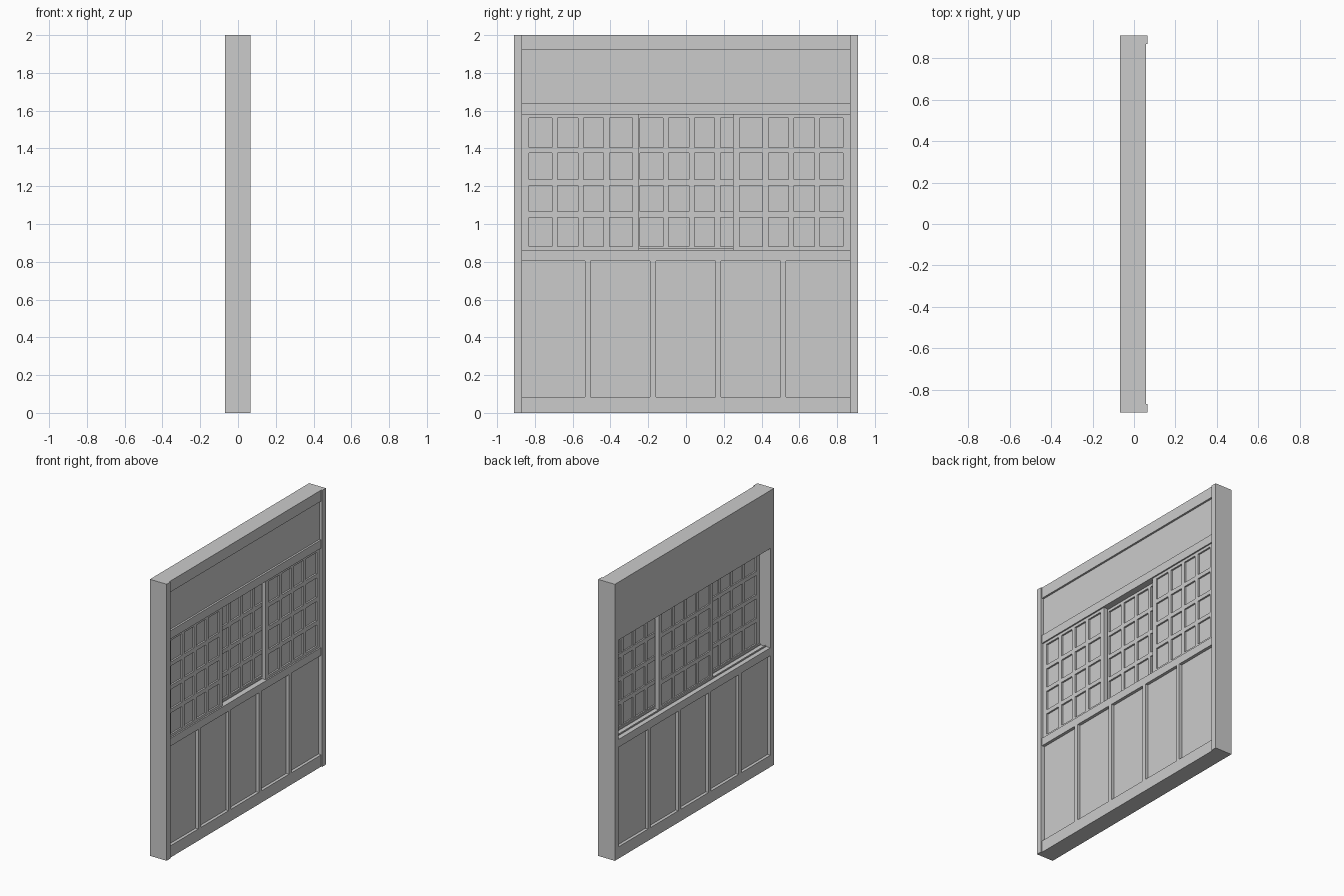
import bpy, bmesh
from mathutils import Matrix, Vector

if "Cube" in bpy.data.objects:
    bpy.data.objects.remove(bpy.data.objects["Cube"])

BACK, FRONT, RAIL = -0.068, 0.066, 0.058


def make(name, boxes):
    """One object from a list of (x0, x1, y0, y1, z0, z1) boxes."""
    bm = bmesh.new()
    for x0, x1, y0, y1, z0, z1 in boxes:
        m = Matrix.Translation(((x0 + x1) / 2, (y0 + y1) / 2, (z0 + z1) / 2))
        m = m @ Matrix.Diagonal(Vector((x1 - x0, y1 - y0, z1 - z0, 1)))
        bmesh.ops.create_cube(bm, size=1, matrix=m)
    mesh = bpy.data.meshes.new(name)
    bm.to_mesh(mesh)
    bm.free()
    ob = bpy.data.objects.new(name, mesh)
    bpy.context.collection.objects.link(ob)
    return ob


def sash(name, y0, x0, x1):
    """Sliding sash: frame, 3 x 3 lattice bars and a pane."""
    y1, z0, z1 = y0 + 0.62, 0.86, 1.58
    w, h, b = 0.036, 0.02, 0.015
    boxes = [(x0, x1, y0, y0 + w, z0, z1), (x0, x1, y1 - w, y1, z0, z1),
             (x0, x1, y0 + w, y1 - w, z0, z0 + h),
             (x0, x1, y0 + w, y1 - w, z1 - h, z1)]
    for i in (1, 2, 3):
        y = y0 + w + (0.62 - 2 * w) * i / 4
        z = z0 + h + (z1 - z0 - 2 * h) * i / 4
        boxes.append((x0 + 0.004, x1, y - b, y + b, z0 + h, z1 - h))
        boxes.append((x0, x1, y0 + w, y1 - w, z - b, z + b))
    make(name, boxes)
    make(name + "_pane", [(x0 + 0.01, x1 - 0.012, y0 + w, y1 - w, z0 + h, z1 - h)])


# side posts
for name, s in (("left_post", -1), ("right_post", 1)):
    a, b = sorted((s * 0.868, s * 0.91))
    make(name, [(BACK, FRONT, a, b, 0, 2)])

# horizontal rails
make("bottom_rail", [(BACK, RAIL, -0.868, 0.868, 0, 0.085)])
make("sill_rail", [(BACK, RAIL, -0.868, 0.868, 0.805, 0.862)])
make("lintel", [(0.044, RAIL, -0.868, 0.868, 1.58, 1.64)])
make("top_rail", [(0.044, RAIL, -0.868, 0.868, 1.92, 2)])

# plain upper panel, flush with the back
make("upper_panel", [(BACK, 0.044, -0.868, 0.868, 1.58, 2)])

# lower panelling and its four upright dividers
make("lower_panel", [(-0.046, 0.036, -0.868, 0.868, 0.085, 0.805)])
for i, y in enumerate((-0.52, -0.175, 0.17, 0.515)):
    make(f"divider_{i + 1}", [(BACK, RAIL, y - 0.015, y + 0.015, 0.085, 0.805)])

# track ridges on the sill
make("sill_track", [(x - 0.004, x + 0.004, -0.868, 0.868, 0.86, 0.87)
                    for x in (0.015, -0.03)])

# sliding sashes: outer pair in the front track, middle one behind
sash("left_sash", -0.868, 0.02, 0.048)
sash("right_sash", 0.248, 0.02, 0.048)
sash("middle_sash", -0.28, -0.022, 0.01)
